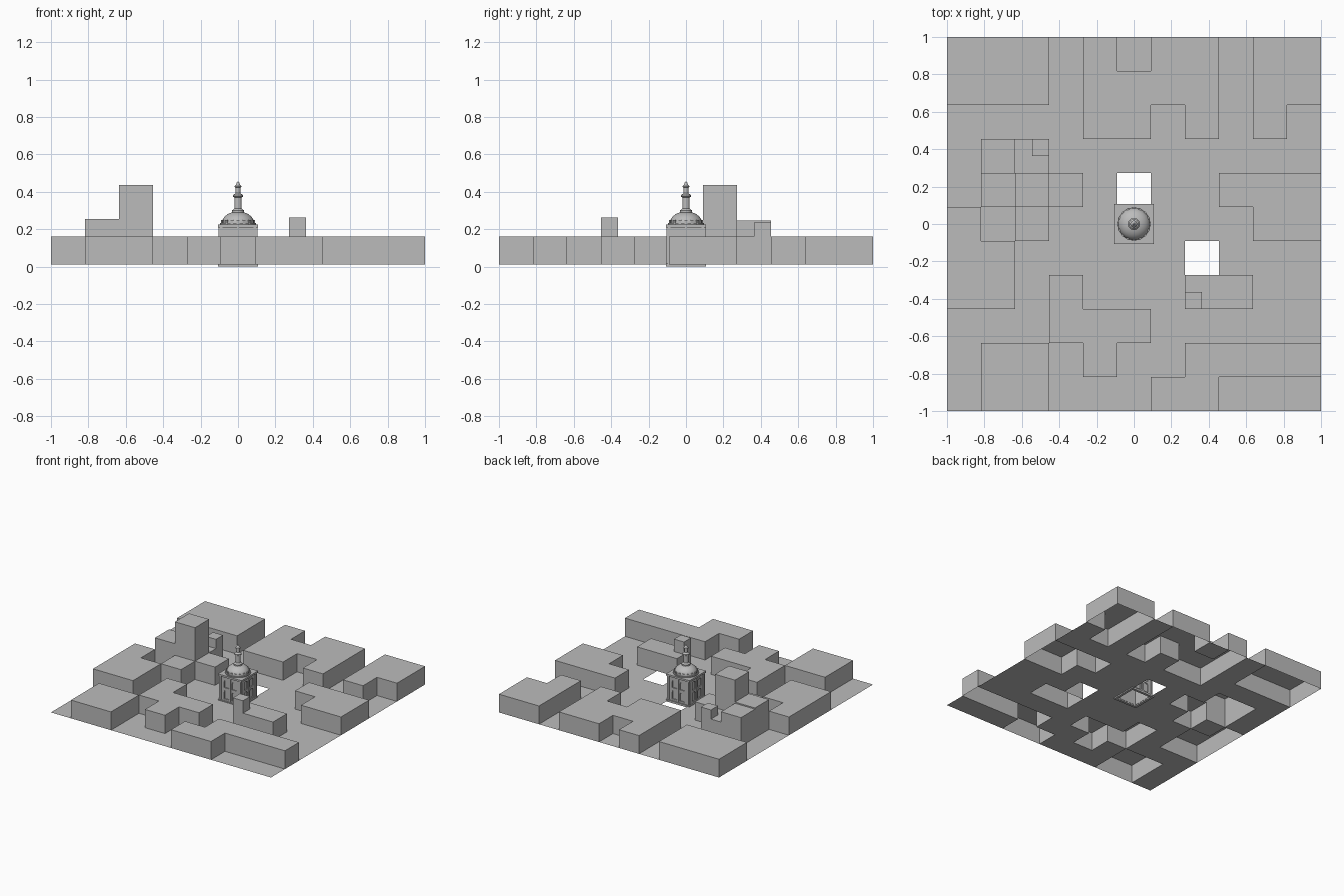
import bpy, bmesh, math
from mathutils import Matrix, Vector

if "Cube" in bpy.data.objects:
    bpy.data.objects.remove(bpy.data.objects["Cube"])

stone = bpy.data.materials.new("stone_grey")
stone.diffuse_color = (0.5, 0.5, 0.5, 1)
stone.use_nodes = True
stone.node_tree.nodes["Principled BSDF"].inputs["Base Color"].default_value = stone.diffuse_color

def add_object(name, bm, smooth=False):
    me = bpy.data.meshes.new(name)
    bm.to_mesh(me)
    bm.free()
    ob = bpy.data.objects.new(name, me)
    bpy.context.collection.objects.link(ob)
    me.materials.append(stone)
    if smooth:
        bpy.ops.object.select_all(action='DESELECT')
        bpy.context.view_layer.objects.active = ob
        ob.select_set(True)
        bpy.ops.object.shade_smooth_by_angle(angle=math.radians(35))
    return ob

def box(bm, x0, x1, y0, y1, z0, z1, mat=Matrix()):
    m = Matrix.Translation(((x0 + x1) / 2, (y0 + y1) / 2, (z0 + z1) / 2))
    m = m @ Matrix.Diagonal((x1 - x0, y1 - y0, z1 - z0, 1))
    return bmesh.ops.create_cube(bm, size=1, matrix=mat @ m)

def turn(k, n=4):
    return Matrix.Rotation(2 * math.pi * k / n, 4, 'Z')

# City sheet: an 11 x 11 cell map, each cell raised to its height
CITY = ["###.#.##.##",
        "###.####.##",
        "....##.#.#.",
        ".b#........",
        ".cT#.o..###",
        "#.#..o...##",
        "##.....o...",
        "##.#...##..",
        "...###.....",
        ".##.#..####",
        ".##...##..."]
G = 0.01
HEIGHT = {'.': G, '#': 0.16, 'b': 0.245, 'c': 0.255, 'T': 0.435, 'o': G}
S = 1 / 11                                   # half a cell

def height(i, j):
    return HEIGHT[CITY[j][i]] if 0 <= i < 11 and 0 <= j < 11 else G

bm = bmesh.new()
def quad(*pts):
    bm.faces.new([bm.verts.new(p) for p in pts])

for j in range(11):
    for i in range(11):
        if CITY[j][i] == 'o':                # open cells
            continue
        x, y, h = -1 + S * (2 * i + 1), 1 - S * (2 * j + 1), height(i, j)
        quad((x - S, y - S, h), (x + S, y - S, h), (x + S, y + S, h), (x - S, y + S, h))
        for dx, dy in ((1, 0), (-1, 0), (0, 1), (0, -1)):
            low = height(i + dx, j - dy)
            if low < h:
                e, t = Vector((x + dx * S, y + dy * S)), Vector((-dy, dx)) * S
                a, b = e - t, e + t
                quad((*a, low), (*b, low), (*b, h), (*a, h))
bmesh.ops.remove_doubles(bm, verts=bm.verts, dist=1e-5)
add_object("city_blocks", bm)

# Small rooftop cubes
for name, x, y, top in (("roof_cube_left", -6 * S, 4 * S, 0.235),
                        ("roof_cube_right", 3 * S, -5 * S, 0.262)):
    bm = bmesh.new()
    box(bm, x, x + S, y, y + S, 0.16, top)
    add_object(name, bm)

# Temple plinth, a square ring open underneath
def ring(name, outer, inner, z0, z1):
    bm = bmesh.new()
    for k in range(4):
        box(bm, -outer, inner, -outer, -inner, z0, z1, turn(k))
    return add_object(name, bm)

ring("temple_plinth", 0.108, 0.088, 0.0, 0.016)

# Temple walls: hollow box with arched niches on each side
def arch(bm, x, w, z0, z1, mat):
    r = w / 2
    pts = [(x - r, z0), (x + r, z0)]
    pts += [(x + r * math.cos(a), z1 - r + r * math.sin(a))
            for a in (math.pi * n / 8 for n in range(9))]
    front = [bm.verts.new(mat @ Vector((px, -0.12, pz))) for px, pz in pts]
    back = [bm.verts.new(mat @ Vector((px, -0.09, pz))) for px, pz in pts]
    bm.faces.new(front)
    bm.faces.new(back[::-1])
    n = len(pts)
    for a in range(n):
        b = (a + 1) % n
        bm.faces.new((front[b], front[a], back[a], back[b]))

bm = bmesh.new()
box(bm, -0.098, 0.098, -0.098, 0.098, 0.01, 0.216)
walls = add_object("temple_walls", bm)
bm = bmesh.new()
box(bm, -0.086, 0.086, -0.086, 0.086, -0.02, 0.21)
for k in range(4):
    for x in (-0.036, 0.036):
        arch(bm, x, 0.042, 0.03, 0.105, turn(k))
        arch(bm, x, 0.042, 0.122, 0.19, turn(k))
bmesh.ops.recalc_face_normals(bm, faces=bm.faces)
cutter = add_object("niche_cutter", bm)
cutter.hide_render = True
cutter.hide_set(True)
cut = walls.modifiers.new("niches", 'BOOLEAN')
cut.operation, cut.object, cut.solver = 'DIFFERENCE', cutter, 'EXACT'

# Corner and middle pilasters
bm = bmesh.new()
for k in range(4):
    for x, w in ((-0.09, 0.013), (0, 0.01), (0.09, 0.013)):
        box(bm, x - w / 2, x + w / 2, -0.103, -0.096, 0.016, 0.212, turn(k))
add_object("pilasters", bm)

# Cornice slab
bm = bmesh.new()
box(bm, -0.107, 0.107, -0.107, 0.107, 0.21, 0.225)
add_object("cornice", bm)

# Dome and lantern, turned from profiles
def lathe(name, profile, steps=48):
    bm = bmesh.new()
    vs = [bm.verts.new((r, 0, z)) for r, z in profile]
    es = [bm.edges.new(p) for p in zip(vs, vs[1:])]
    bmesh.ops.spin(bm, geom=vs + es, cent=(0, 0, 0), axis=(0, 0, 1),
                   angle=2 * math.pi, steps=steps)
    bmesh.ops.remove_doubles(bm, verts=bm.verts, dist=1e-5)
    bmesh.ops.recalc_face_normals(bm, faces=bm.faces)
    return add_object(name, bm, smooth=True)

curve = [(0.086 * math.cos(a), 0.232 + 0.062 * math.sin(a))
         for a in (math.pi / 2 * n / 12 for n in range(13))]
lathe("dome", [(0.096, 0.224), (0.096, 0.232)] + curve)
lathe("lantern", [(0.032, 0.285), (0.032, 0.3), (0.026, 0.305), (0.02, 0.31),
                  (0.02, 0.37), (0.027, 0.374), (0.027, 0.382), (0.018, 0.388),
                  (0.013, 0.392), (0.013, 0.422), (0.018, 0.425), (0.018, 0.431),
                  (0.012, 0.436), (0.008, 0.446), (0.003, 0.454), (0, 0.455)], 24)

# Dormers around the foot of the dome
bm = bmesh.new()
for k in range(16):
    box(bm, -0.007, 0.007, -0.09, -0.07, 0.23, 0.25, turn(k, 16))
add_object("dome_dormers", bm)
